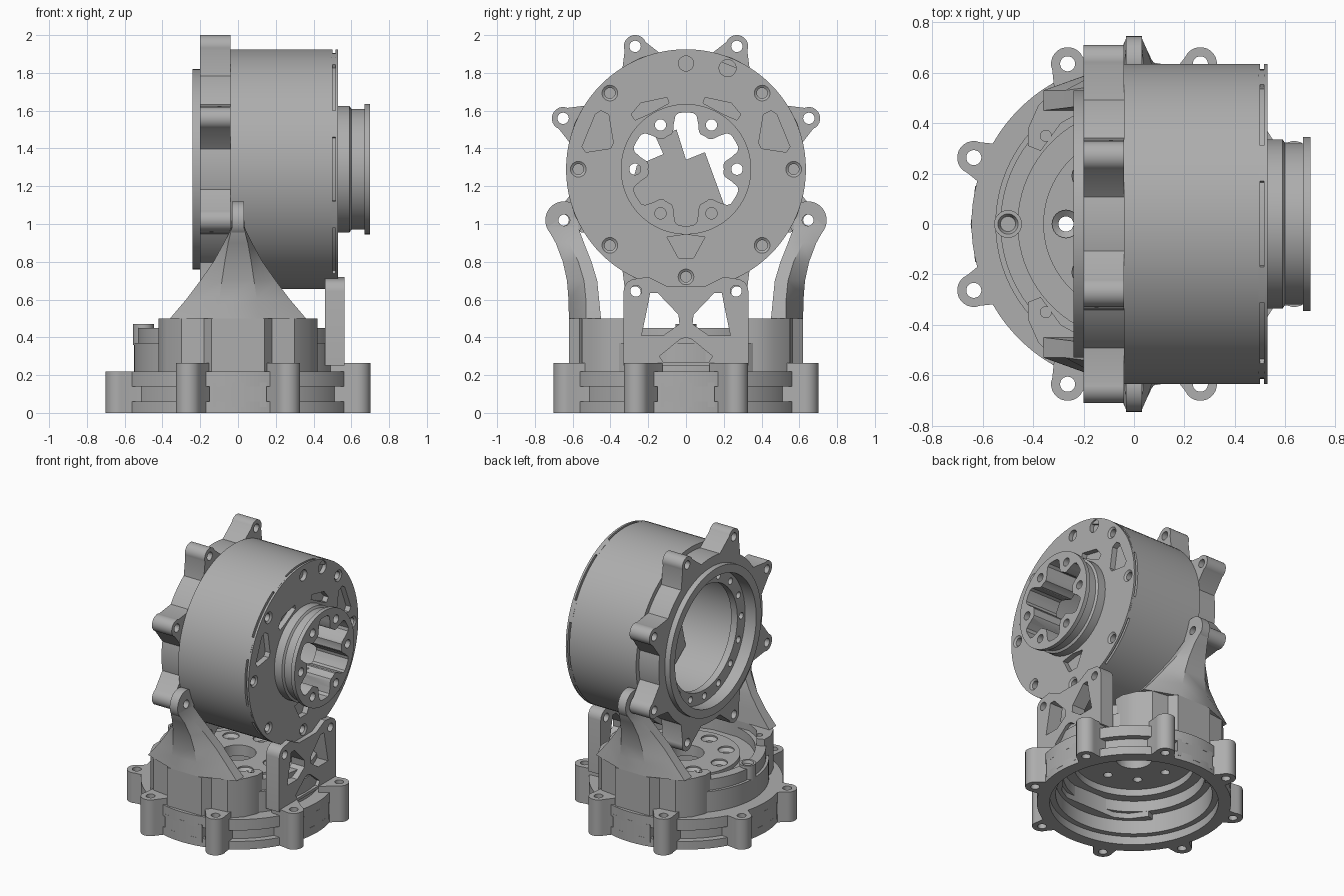
import bpy, bmesh, math
from math import sin, cos, radians, pi

cube = bpy.data.objects.get("Cube")
if cube:
    bpy.data.objects.remove(cube, do_unlink=True)

grey = bpy.data.materials.new("cast grey")
grey.use_nodes = True
colour = (0.42, 0.42, 0.42, 1)
grey.diffuse_color = colour
grey.node_tree.nodes["Principled BSDF"].inputs["Base Color"].default_value = colour

AXLE = (0, 1.29)      # drum axis in y, z
EIGHTHS = [radians(22.5 + 45 * i) for i in range(8)]


def place(u, v, w, axis):
    return (w, u, v) if axis == 'x' else (u, v, w)


def prism(bm, pts, lo, hi, axis='x'):
    rings = [[bm.verts.new(place(u, v, w, axis)) for u, v in pts] for w in (lo, hi)]
    bm.faces.new(rings[0])
    bm.faces.new(rings[1])
    n = len(pts)
    for i in range(n):
        j = (i + 1) % n
        bm.faces.new((rings[0][i], rings[0][j], rings[1][j], rings[1][i]))


def lathe(bm, profile, axis='x', centre=(0, 0), n=96):
    # closed profile of (radius, height) turned round the axis
    rings = []
    for r, w in profile:
        if r == 0:
            rings.append([bm.verts.new(place(*centre, w, axis))] * n)
        else:
            rings.append([bm.verts.new(place(centre[0] + r * cos(2 * pi * k / n),
                                             centre[1] + r * sin(2 * pi * k / n), w, axis))
                          for k in range(n)])
    for a, b in zip(rings, rings[1:] + rings[:1]):
        for k in range(n):
            m = (k + 1) % n
            quad = list(dict.fromkeys((a[k], a[m], b[m], b[k])))
            if len(quad) > 2:
                bm.faces.new(quad)


def rod(bm, centre, r, lo, hi, axis='x', n=24):
    lathe(bm, [(0, lo), (r, lo), (r, hi), (0, hi)], axis, centre, n)


def polar(centre, r, a):
    return (centre[0] + r * cos(a), centre[1] + r * sin(a))


def lug(bm, centre, a, dist, r, inner, half, lo, hi, axis):
    # rounded ear that flares into the body
    tip = polar(centre, dist, a)
    pts = [polar(centre, inner, a - half)]
    pts += [polar(tip, r, a + radians(d)) for d in range(-90, 91, 15)]
    pts.append(polar(centre, inner, a + half))
    prism(bm, pts, lo, hi, axis)


def mirror(pts):
    return [(-u, v) for u, v in pts]


def make(name, bm):
    bmesh.ops.recalc_face_normals(bm, faces=bm.faces)
    mesh = bpy.data.meshes.new(name)
    bm.to_mesh(mesh)
    bm.free()
    mesh.materials.append(grey)
    ob = bpy.data.objects.new(name, mesh)
    bpy.context.collection.objects.link(ob)
    return ob


def cut(targets, bm):
    cutter = make("cutter", bm)
    cutter.hide_render = True
    for ob in targets:
        mod = ob.modifiers.new("cut", 'BOOLEAN')
        mod.operation = 'DIFFERENCE'
        mod.solver = 'EXACT'
        mod.object = cutter
        bpy.context.view_layer.update()
        result = ob.evaluated_get(bpy.context.evaluated_depsgraph_get())
        mesh = bpy.data.meshes.new_from_object(result)
        ob.modifiers.clear()
        ob.data = mesh
    bpy.data.objects.remove(cutter, do_unlink=True)


# hollow drum with end wall and stepped rear rim
bm = bmesh.new()
lathe(bm, [(0, .44), (.45, .44), (.45, -.1), (.38, -.1), (.38, -.15), (.47, -.15), (.47, -.24),
           (.53, -.24), (.53, -.2), (.6, -.2), (.6, -.04), (.635, -.04), (.635, .5), (.615, .5),
           (.615, .515), (.635, .515), (.635, .53), (0, .53)], 'x', AXLE)
drum = make("drum", bm)

# raised face on the end wall, with a scooped top edge
bm = bmesh.new()
pts = [polar(AXLE, .635, radians(133 + 274 * i / 72)) for i in range(73)]
pts += [(.433 * cos(t), 1.754 - .11 * sin(t)) for t in [pi * i / 16 for i in range(1, 16)]]
prism(bm, pts, .51, .565)
end_face = make("end_face", bm)

# output collar with a lip
bm = bmesh.new()
lathe(bm, [(0, .5), (.335, .5), (.335, .59), (.32, .6), (.32, .67), (.345, .67), (.345, .7), (0, .7)],
      'x', AXLE)
collar = make("output_collar", bm)

# six-lobed bore and its bolt holes
bm = bmesh.new()
prism(bm, [polar(AXLE, .25 - .05 * max(-1, min(1, 2 * cos(6 * t))), t)
           for t in [2 * pi * i / 96 for i in range(96)]], .4, .8)
for i in range(6):
    rod(bm, polar(AXLE, .27, i * pi / 3), .03, .4, .8)
cut([drum, end_face, collar], bm)

# lightening pockets and countersunk bolts in the end wall
bm = bmesh.new()
wedge = [(.41, 1.58), (.45, 1.6), (.48, 1.58), (.55, 1.41), (.53, 1.38), (.4, 1.4), (.385, 1.43)]
slot = [(.1, 1.67), (.09, 1.64), (.2, 1.58), (.27, 1.55), (.29, 1.58), (.24, 1.64)]
for shape in (wedge, [(u, 2.58 - v) for u, v in wedge], slot):
    for pts in (shape, mirror(shape)):
        prism(bm, pts, .49, .6)
prism(bm, [(-.1, .93), (-.04, .82), (.04, .82), (.1, .93), (0, .945)], .49, .6)
for i in range(8):
    if i != 2:
        lathe(bm, [(0, .47), (.028, .47), (.028, .52), (.062, .545), (.062, .6), (0, .6)],
              'x', polar(AXLE, .57, i * pi / 4), 24)
for centre, r in (((-.535, 1.07), .042), ((.535, 1.07), .03), ((.22, 1.825), .045), ((0, 1.85), .04)):
    rod(bm, centre, r, .5, .6)
cut([drum, end_face], bm)

# ring of holes inside the rear rim
bm = bmesh.new()
for i in range(16):
    rod(bm, polar(AXLE, .425, i * pi / 8), .024, -.3, 0, n=16)
cut([drum], bm)

# ears round the rear of the drum
bm = bmesh.new()
holes = bmesh.new()
for a in EIGHTHS:
    lug(bm, AXLE, a, .704, .06, .58, radians(14), -.2, -.04, 'x')
    rod(holes, polar(AXLE, .704, a), .03, -.3, .1)
drum_ears = make("drum_ears", bm)
cut([drum_ears], holes)

# blocks bridging the rim groove
bm = bmesh.new()
for a in EIGHTHS:
    prism(bm, [polar(AXLE, r, a + d) for r, d in ((.6, -.12), (.635, -.12), (.638, 0), (.635, .12), (.6, .12))],
          .495, .52)
make("rim_bridges", bm)

# plate inside the drum
bm = bmesh.new()
prism(bm, [(.21, 1.08), (.1, 1.38), (0, 1.34), (-.05, 1.5), (-.16, 1.46), (-.12, 1.37), (-.26, 1.31),
           (-.34, 1.0), (-.15, .86), (.15, .86)], .24, .27)
make("inner_plate", bm)

# front bracket with crossed legs
bm = bmesh.new()
side = [(.33, .25), (.33, .645)] + [polar((.265, .645), .065, radians(d)) for d in (20, 45, 70, 90)]
prism(bm, side + [(.2, .72), (.1, .67), (-.1, .67)][:2] + mirror([(.1, .67), (.2, .72)]) + mirror(side)[::-1],
      .46, .565)
bracket = make("front_bracket", bm)
bm = bmesh.new()
window = [(.235, .41), (.12, .41), (.035, .47), (.04, .52), (.15, .635), (.19, .635), (.2, .58)]
for s in (1, -1):
    prism(bm, [(s * u, v) for u, v in window], .4, .6)
    rod(bm, (s * .265, .645), .03, .4, .6)
prism(bm, [(0, .4), (.03, .39), (.14, .3), (.12, .27), (-.12, .27), (-.14, .3), (-.03, .39)], .54, .6)
cut([bracket], bm)

# round hollow base with a recessed lid
bm = bmesh.new()
lathe(bm, [(.56, 0), (.645, 0), (.645, .06), (.6, .06), (.6, .14), (.645, .14), (.645, .22), (.55, .22),
           (.55, .37), (.53, .37), (.53, .45), (.46, .45), (.46, .38), (.36, .38), (.36, .41), (0, .41),
           (0, .33), (.4, .33), (.4, .28), (.47, .28), (.47, .2), (.52, .2), (.52, .06), (.56, .06)], 'z')
base = make("base_housing", bm)
bm = bmesh.new()
for i in range(8):
    lathe(bm, [(0, .3), (.03, .3), (.03, .38), (.055, .4), (.055, .5), (0, .5)],
          'z', polar((0, 0), .27, i * pi / 4), 24)
rod(bm, (0, 0), .12, .3, .5, 'z', 48)
cut([base], bm)

# base ears, lower at the rear
bm = bmesh.new()
holes = bmesh.new()
for a in EIGHTHS:
    top = .22 if cos(a) < -.7 else .265
    lug(bm, (0, 0), a, .688, .066, .58, radians(10), 0, top, 'z')
    rod(holes, polar((0, 0), .688, a), .03, -.1, .4, 'z')
base_ears = make("base_ears", bm)
cut([base_ears], holes)

# pads in the base recess, and the rear screw boss
bm = bmesh.new()
for i in range(4):
    a = i * pi / 2
    prism(bm, [polar((0, 0), r, a + d) for r, d in
               ((.58, -.235), (.648, -.235), (.648, 0), (.648, .235), (.58, .235))], .03, .16, 'z')
make("base_pads", bm)
bm = bmesh.new()
lathe(bm, [(.025, .36), (.055, .36), (.055, .47), (.04, .47), (.025, .44)], 'z', (-.5, 0), 24)
make("screw_boss", bm)

# side towers with wings
bm = bmesh.new()
half = [(.14, .62), (.18, .565), (.3, .55), (.38, .47), (.42, .38), (.42, .31), (.37, .29), (.29, .4), (.2, .45)]
holes = bmesh.new()
for s in (1, -1):
    pts = half + mirror(half)[::-1]
    prism(bm, [(u, s * v) for u, v in pts], .16, .5, 'z')
    for t in (1, -1):
        rod(holes, (t * .35, s * .35), .022, .42, .6, 'z', 16)
towers = make("side_towers", bm)
cut([towers], holes)

# tapering side arms: height, rib half width, web half width, inner, middle and outer depth
sections = [(.5, .11, .36, .45, .53, .62), (.6, .1, .275, .46, .53, .622), (.7, .085, .2, .47, .54, .63),
            (.8, .07, .13, .5, .57, .652), (.9, .052, .075, .54, .62, .69), (.98, .032, .036, .57, .66, .735),
            (1.06, .028, .03, .58, .66, .735)]
bm = bmesh.new()
for s in (1, -1):
    rings = []
    for z, rib, web, inner, mid, outer in sections:
        pts = [(rib, outer), (web, mid), (web, inner), (-web, inner), (-web, mid), (-rib, outer)]
        rings.append([bm.verts.new((x, s * y, z)) for x, y in pts])
    bm.faces.new(rings[0])
    bm.faces.new(rings[-1])
    for a, b in zip(rings, rings[1:]):
        for k in range(6):
            m = (k + 1) % 6
            bm.faces.new((a[k], a[m], b[m], b[k]))
arms = make("side_arms", bm)

# round heads of the side arms
bm = bmesh.new()
holes = bmesh.new()
for s in (1, -1):
    rod(bm, (s * .645, 1.02), .1, -.032, .032, n=40)
    rod(holes, (s * .645, 1.02), .03, -.1, .1)
heads = make("arm_heads", bm)
cut([arms, heads], holes)

# smooth curved walls, crisp edges
for ob in bpy.context.collection.objects:
    if ob.type == 'MESH' and ob.data.materials and ob.data.materials[0] == grey:
        ob.data.shade_smooth()
        ob.data.set_sharp_from_angle(angle=radians(30))
